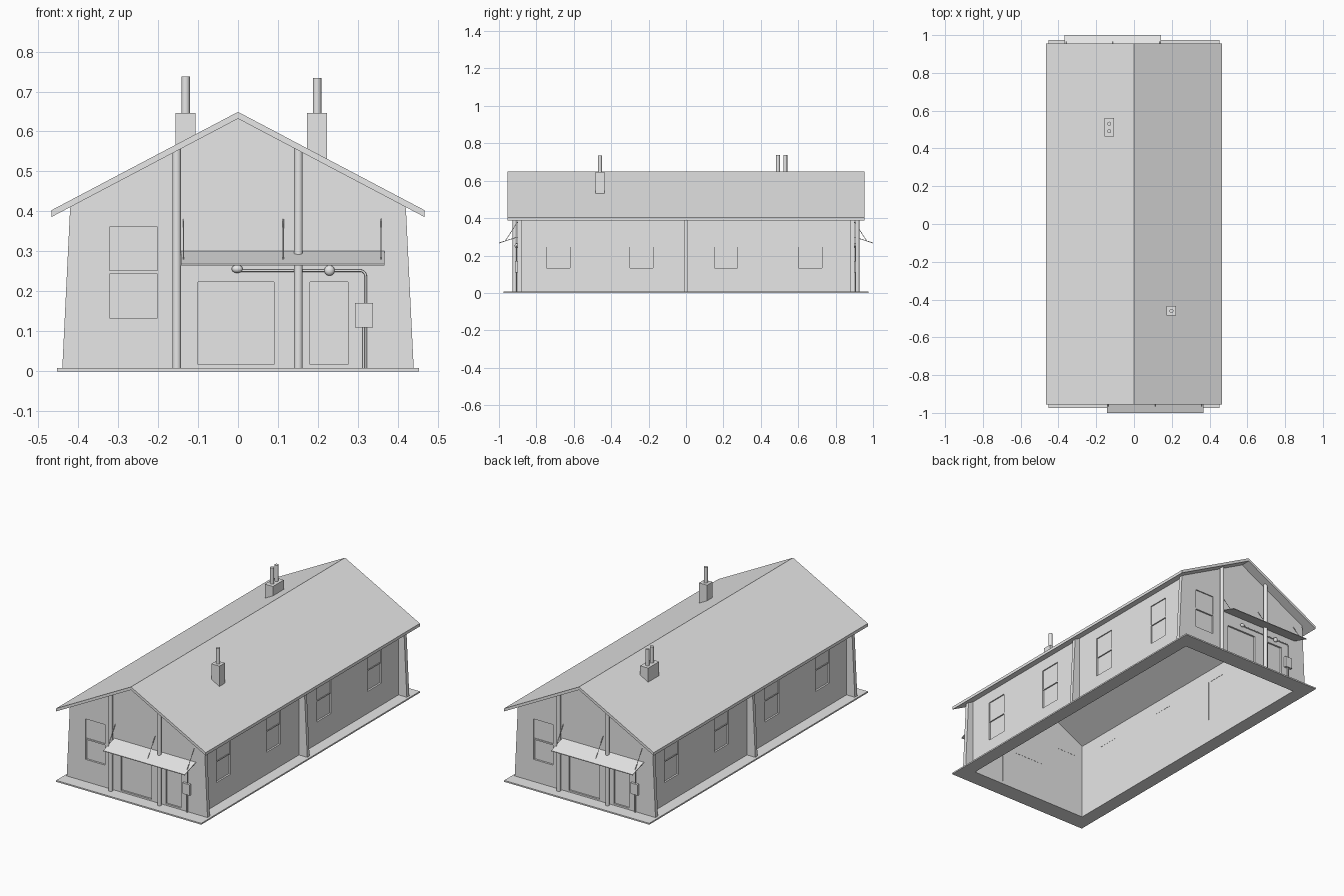
import bpy, bmesh, math
from mathutils import Matrix, Vector

if "Cube" in bpy.data.objects:
    bpy.data.objects.remove(bpy.data.objects["Cube"])

GREY = (0.8, 0.8, 0.8, 1)
mat = bpy.data.materials.new("plain_grey")
mat.use_nodes = True
mat.diffuse_color = GREY
mat.node_tree.nodes["Principled BSDF"].inputs["Base Color"].default_value = GREY

SLOPE, APEX = 0.527, 0.632          # roof underside
GABLE_Y, GABLE_IN = 0.90, 0.878     # end wall faces
WALL_X, WALL_IN = 0.388, 0.374      # long wall faces


def under_roof(x):
    return APEX - SLOPE * abs(x)


def finish(name, bm):
    bmesh.ops.recalc_face_normals(bm, faces=bm.faces)
    mesh = bpy.data.meshes.new(name)
    bm.to_mesh(mesh)
    bm.free()
    mesh.materials.append(mat)
    obj = bpy.data.objects.new(name, mesh)
    bpy.context.collection.objects.link(obj)
    return obj


def add_box(bm, xs, ys, zs):
    size = [b - a for a, b in (xs, ys, zs)]
    mid = [(a + b) / 2 for a, b in (xs, ys, zs)]
    m = Matrix.Translation(mid) @ Matrix.Diagonal((*size, 1))
    bmesh.ops.create_cube(bm, size=1, matrix=m)


def box(name, xs, ys, zs):
    bm = bmesh.new()
    add_box(bm, xs, ys, zs)
    return finish(name, bm)


def prism(name, outline, y0, y1):
    """Extrude an x-z outline along y."""
    bm = bmesh.new()
    face = bm.faces.new([bm.verts.new((x, y0, z)) for x, z in outline])
    out = bmesh.ops.extrude_face_region(bm, geom=[face])
    verts = [g for g in out["geom"] if isinstance(g, bmesh.types.BMVert)]
    bmesh.ops.translate(bm, verts=verts, vec=(0, y1 - y0, 0))
    return finish(name, bm)


def smooth(obj):
    bpy.ops.object.select_all(action='DESELECT')
    obj.select_set(True)
    bpy.context.view_layer.objects.active = obj
    bpy.ops.object.shade_smooth_by_angle(angle=math.radians(40))


def cylinder(name, x, y, z0, z1, r, sides=16):
    bm = bmesh.new()
    bmesh.ops.create_cone(bm, cap_ends=True, segments=sides, radius1=r, radius2=r,
                          depth=z1 - z0, matrix=Matrix.Translation((x, y, (z0 + z1) / 2)))
    obj = finish(name, bm)
    smooth(obj)
    return obj


def tube(name, points, r):
    curve = bpy.data.curves.new(name, 'CURVE')
    curve.dimensions = '3D'
    curve.bevel_depth, curve.bevel_resolution, curve.use_fill_caps = r, 2, True
    spline = curve.splines.new('POLY')
    spline.points.add(len(points) - 1)
    for p, co in zip(spline.points, points):
        p.co = (*co, 1)
    curve.materials.append(mat)
    obj = bpy.data.objects.new(name, curve)
    bpy.context.collection.objects.link(obj)
    return obj


def cut(obj, boxes):
    bm = bmesh.new()
    for b in boxes:
        add_box(bm, *b)
    cutter = finish("opening_cutter", bm)
    cutter.hide_render = True
    mod = obj.modifiers.new("openings", 'BOOLEAN')
    mod.object, mod.operation, mod.solver = cutter, 'DIFFERENCE', 'EXACT'
    bpy.context.view_layer.objects.active = obj
    bpy.ops.object.modifier_apply(modifier=mod.name)
    bpy.data.objects.remove(cutter)


half = []   # parts repeated by a half turn about z

# End wall, flaring outward at the base, with window and two doors
foot, top = 0.44, 0.42
gable = prism("gable_wall", [(-foot, 0), (foot, 0), (top, under_roof(top)), (0, APEX),
                             (-top, under_roof(top))], -GABLE_Y, -GABLE_IN)
window = ((-0.322, -0.202), (0.133, 0.361))
doors = {"wide_door": ((-0.10, 0.09), (0.017, 0.223)),
         "narrow_door": ((0.18, 0.275), (0.017, 0.223))}
cut(gable, [(xs, (-1, -0.8), zs) for xs, zs in (window, *doors.values())])
half.append(gable)
for name, (xs, zs) in doors.items():
    half.append(box(name, xs, (-0.89, -0.879), zs))
half.append(box("gable_lower_sash", window[0], (-0.889, -0.879), (0.133, 0.246)))
half.append(box("gable_upper_sash", window[0], (-0.894, -0.879), (0.246, 0.361)))
half.append(box("gable_window_rail", window[0], (-0.898, -0.879), (0.244, 0.252)))

# Long wall with four sash windows
wall = prism("long_wall", [(WALL_IN, 0), (WALL_X, 0), (WALL_X, under_roof(WALL_X)),
                           (WALL_IN, under_roof(WALL_IN))], -GABLE_IN, GABLE_IN)
spans = [(y - 0.062, y + 0.062) for y in (-0.683, -0.238, 0.214, 0.664)]
cut(wall, [((0.3, 0.5), ys, (0.133, 0.363)) for ys in spans])
half.append(wall)
for i, ys in enumerate(spans, 1):
    half.append(box(f"lower_sash_{i}", (0.375, 0.378), ys, (0.133, 0.247)))
    half.append(box(f"upper_sash_{i}", (0.375, 0.382), ys, (0.247, 0.363)))
    half.append(box(f"window_rail_{i}", (0.375, 0.385), ys, (0.245, 0.251)))

# Tapered buttress at mid length
half.append(prism("middle_buttress", [(WALL_X, 0), (foot, 0), (top, under_roof(top)),
                                      (WALL_X, under_roof(WALL_X))], -0.01, 0.01))

# Round columns trimmed to the roof slope
for side, x in (("right", -0.153), ("left", 0.151)):
    col = cylinder(f"column_{side}", x, -0.916, 0, 0.5, 0.011)
    for v in col.data.vertices:
        if v.co.z > 0.4:
            v.co.z = under_roof(v.co.x)
    half.append(col)

# Sloping awning and its stay rods
canopy = box("awning", (-0.142, 0.367), (-1, -GABLE_Y), (0, 0.004))
for v in canopy.data.vertices:
    v.co.z += 0.265 + 0.32 * (v.co.y + 1)
half.append(canopy)
for i, x in enumerate((-0.136, 0.113, 0.358), 1):
    half.append(tube(f"awning_rod_{i}", [(x, -0.966, 0.278), (x, -GABLE_Y, 0.381)], 0.0015))

# Meter box, conduits and lamps
half.append(box("meter_box", (0.293, 0.338), (-0.915, -GABLE_Y), (0.11, 0.171)))
py = -0.906
bend = [(0.305 + 0.015 * math.cos(a), py, 0.237 + 0.015 * math.sin(a))
        for a in (math.pi / 8 * k for k in range(5))]
half.append(tube("conduit", [(0.32, py, 0.16), *bend, (0, py, 0.252)], 0.003))
for i, x in enumerate((0.314, 0.320), 1):
    half.append(tube(f"ground_conduit_{i}", [(x, py, 0), (x, py, 0.12)], 0.003))
for name, x, z, scale in (("oval_lamp", -0.002, 0.256, (0.014, 0.01, 0.01)),
                          ("round_lamp", 0.229, 0.252, (0.013, 0.01, 0.013))):
    bm = bmesh.new()
    bmesh.ops.create_uvsphere(bm, u_segments=16, v_segments=10, radius=1,
                              matrix=Matrix.Translation((x, py, z)) @ Matrix.Diagonal((*scale, 1)))
    lamp = finish(name, bm)
    smooth(lamp)
    half.append(lamp)

# Second half by a half turn
for obj in half:
    twin = obj.copy()
    twin.name = obj.name + "_opposite"
    twin.rotation_euler.z = math.pi
    bpy.context.collection.objects.link(twin)

# Roof slab
eave, thick = 0.467, 0.017
edge = under_roof(eave)
prism("roof", [(-eave, edge), (0, APEX), (eave, edge), (eave, edge + thick),
               (0, APEX + thick), (-eave, edge + thick)], -0.955, 0.955)

# Foundation ring
bx, by, h = 0.453, 0.975, (0, 0.008)
plinth = box("foundation", (-bx, bx), (-by, by), h)
cut(plinth, [((-WALL_IN, WALL_IN), (-GABLE_IN, GABLE_IN), (-1, 1))])

# Chimneys with flue pipes
for name, x, ys, flues, tip in (("double", -0.131, (0.463, 0.56), (0.492, 0.531), 0.737),
                                ("single", 0.198, (-0.484, -0.435), (-0.46,), 0.734)):
    box(f"{name}_chimney", (x - 0.025, x + 0.025), ys, (0.53, 0.646))
    for i, y in enumerate(flues, 1):
        cylinder(f"{name}_flue_{i}", x, y, 0.64, tip, 0.0105)
